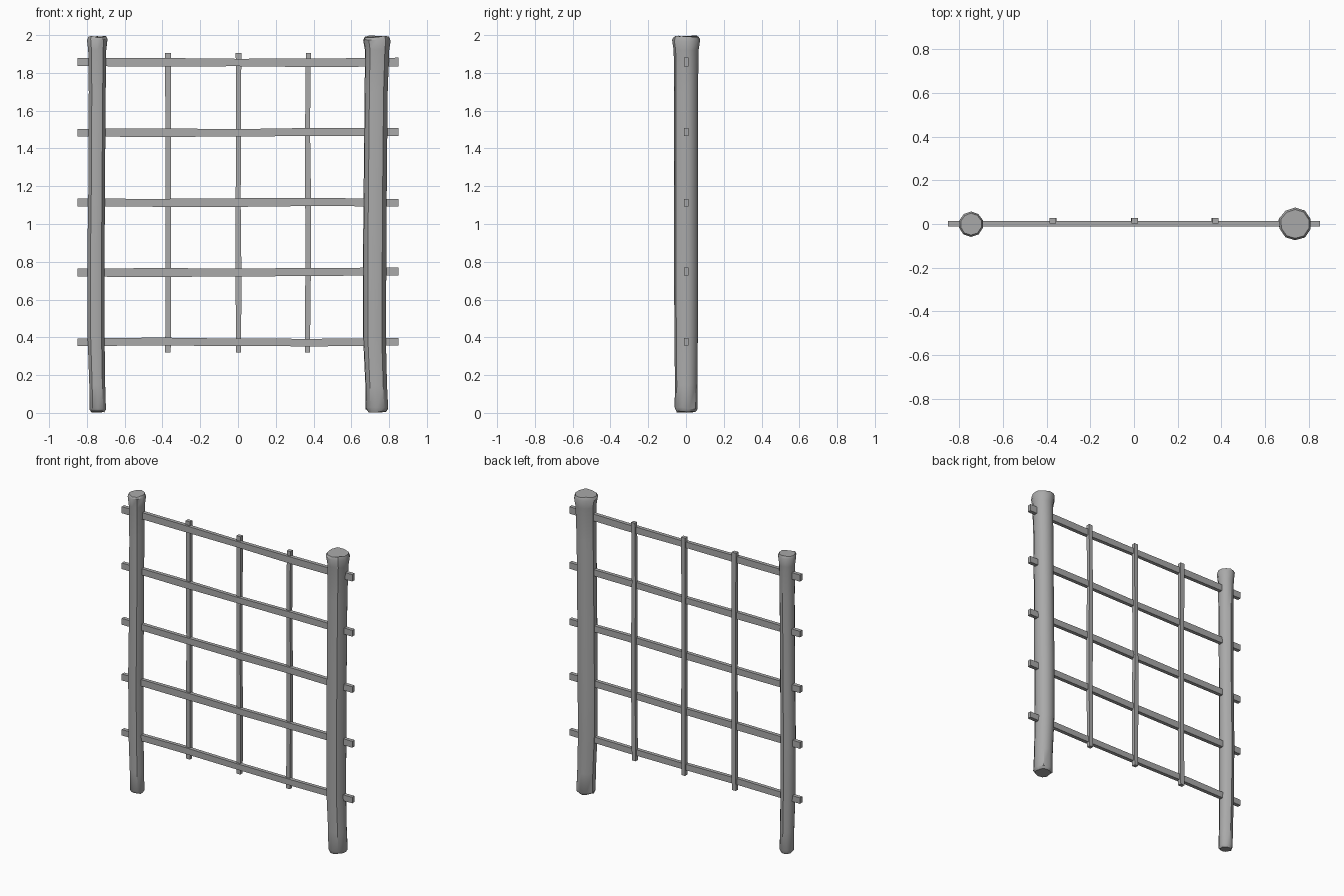
import bpy, bmesh, math, random
from mathutils import Vector

random.seed(4)
cube = bpy.data.objects.get("Cube")
if cube:
    bpy.data.objects.remove(cube, do_unlink=True)

# One weathered grey for everything
grey = bpy.data.materials.new("weathered_grey")
grey.use_nodes = True
color = (0.4, 0.4, 0.4, 1)
grey.diffuse_color = color
grey.node_tree.nodes["Principled BSDF"].inputs["Base Color"].default_value = color


def loft(name, rings, cap_lift=0.0):
    """Bridge equal-sized rings of points into a closed solid."""
    bm = bmesh.new()
    loops = [[bm.verts.new(p) for p in ring] for ring in rings]
    n = len(loops[0])
    for a, b in zip(loops, loops[1:]):
        for i in range(n):
            j = (i + 1) % n
            bm.faces.new((a[i], a[j], b[j], b[i]))
    bm.faces.new(loops[0][::-1])
    bm.faces.new(loops[-1])
    bmesh.ops.recalc_face_normals(bm, faces=bm.faces)
    mesh = bpy.data.meshes.new(name)
    bm.to_mesh(mesh)
    bm.free()
    mesh.materials.append(grey)
    obj = bpy.data.objects.new(name, mesh)
    bpy.context.collection.objects.link(obj)
    bpy.ops.object.select_all(action="DESELECT")
    obj.select_set(True)
    bpy.context.view_layer.objects.active = obj
    bpy.ops.object.shade_smooth_by_angle(angle=math.radians(38))
    return obj


def post(name, profile, sides=10):
    """Hewn log: profile rows are height, centre x, radius."""
    wobble = [random.uniform(0.96, 1.03) for _ in range(sides)]
    rings = []
    for k, (z, x, r) in enumerate(profile):
        end = k < 2 or k > len(profile) - 3
        ring = []
        for i in range(sides):
            a = math.tau * (i + 0.5) / sides
            rr = r * wobble[i]
            dz = random.uniform(-0.006, 0.006) if end else 0
            ring.append((x + rr * math.cos(a), rr * math.sin(a),
                         min(2, max(0, z + dz))))
        rings.append(ring)
    return loft(name, rings)


def slat(name, start, end, width, depth, side, steps=4):
    """Slightly uneven rectangular stick between two points."""
    start, end, side = Vector(start), Vector(end), Vector(side)
    back = Vector((0, 1, 0))
    rings = []
    for k in range(steps + 1):
        c = start.lerp(end, k / steps) + side * random.uniform(-0.003, 0.003)
        w = width / 2 * random.uniform(0.9, 1.08)
        d = depth / 2
        rings.append([c + side * w * s + back * d * t
                      for s, t in ((-1, -1), (1, -1), (1, 1), (-1, 1))])
    return loft(name, rings)


# Posts: thin one on the right, thick one on the left
post("right_post", [
    (0.006, -0.742, 0.037), (0.022, -0.742, 0.046), (0.15, -0.745, 0.045),
    (0.40, -0.751, 0.048), (0.80, -0.752, 0.049), (1.20, -0.748, 0.047),
    (1.70, -0.745, 0.048), (1.92, -0.745, 0.051), (1.975, -0.745, 0.058),
    (1.993, -0.745, 0.050)])
post("left_post", [
    (0.006, 0.737, 0.050), (0.024, 0.737, 0.062), (0.15, 0.733, 0.060),
    (0.40, 0.724, 0.063), (0.80, 0.725, 0.065), (1.20, 0.728, 0.064),
    (1.70, 0.733, 0.064), (1.92, 0.738, 0.067), (1.972, 0.737, 0.076),
    (1.993, 0.737, 0.067)])

# Horizontal rails pass through both posts
for k in range(5):
    z = 0.375 + 0.37 * k
    slat(f"rail_{k + 1}", (-0.85, 0.002, z), (0.85, 0.002, z),
         0.043, 0.025, (0, 0, 1))

# Upright slats lie against the back of the rails
for k in range(3):
    x = 0.37 * (k - 1)
    slat(f"upright_{k + 1}", (x, 0.014, 0.32), (x, 0.014, 1.905),
         0.029, 0.025, (1, 0, 0))
